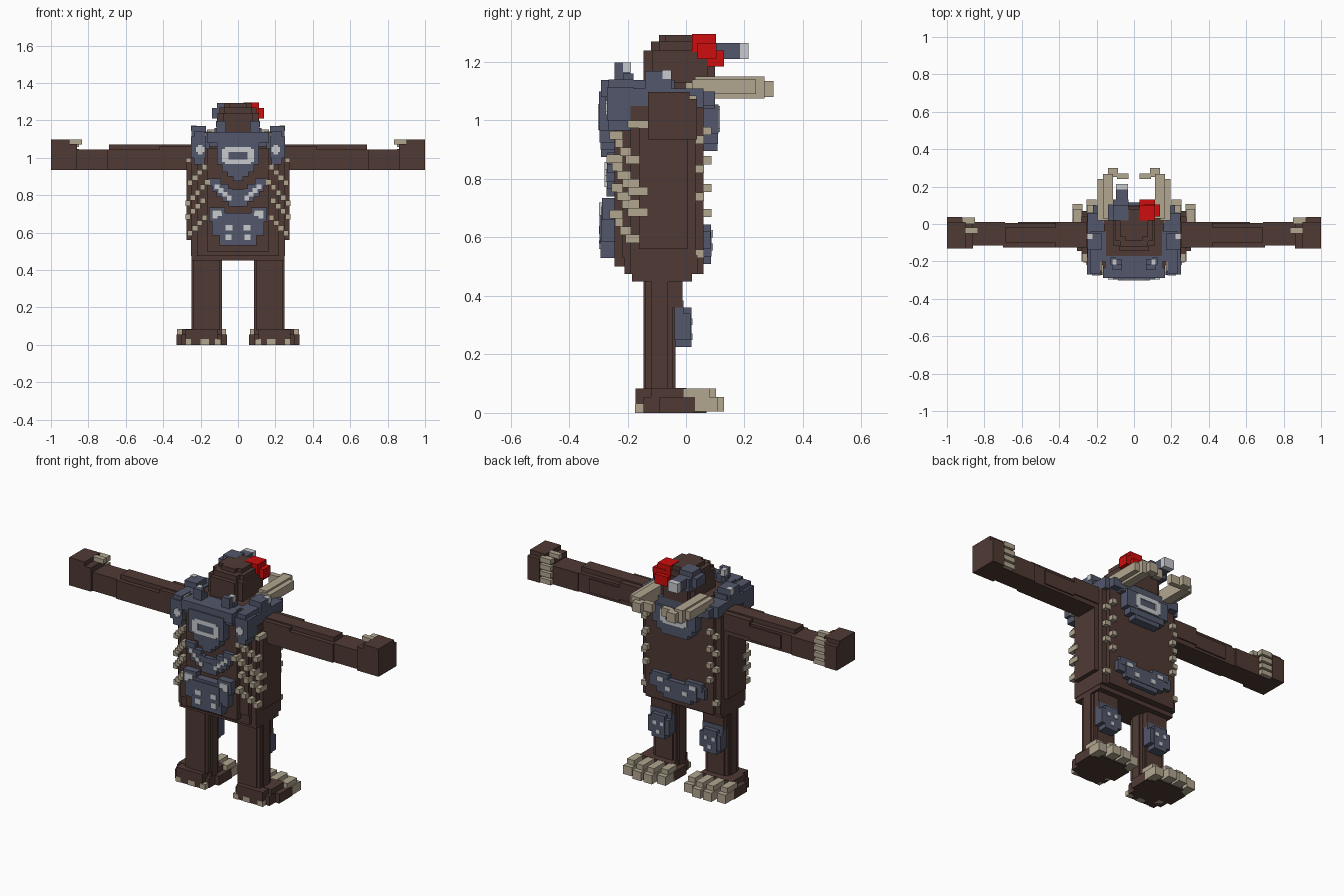
import bpy, bmesh

def mat(name, rgb):
    m = bpy.data.materials.new(name)
    m.diffuse_color = (*rgb, 1)
    return m

BROWN = mat("brown hide", (0.078, 0.042, 0.034))
BLUE = mat("blue grey metal", (0.085, 0.095, 0.145))
BONE = mat("bone", (0.44, 0.38, 0.28))
PALE = mat("pale metal", (0.58, 0.59, 0.62))
RED = mat("red", (0.62, 0.004, 0.004))

def blocks(name, material, boxes, mirror=False):
    """One object made of boxes (x0, x1, y0, y1, z0, z1), mirrored over x when asked."""
    bm = bmesh.new()
    for b in boxes:
        for s in ((1, -1) if mirror else (1,)):
            vs = bmesh.ops.create_cube(bm, size=1)["verts"]
            for v in vs:
                v.co = [(b[2*i] + b[2*i+1]) / 2 + v.co[i] * (b[2*i+1] - b[2*i]) for i in range(3)]
                v.co.x *= s
            if s < 0:
                bmesh.ops.reverse_faces(bm, faces=list({f for v in vs for f in v.link_faces}))
    me = bpy.data.meshes.new(name)
    bm.to_mesh(me)
    bm.free()
    me.materials.append(material)
    ob = bpy.data.objects.new(name, me)
    bpy.context.collection.objects.link(ob)
    return ob

def mid(w, y0, y1, z0, z1):
    """Box centred on x = 0 with half width w."""
    return (-w, w, y0, y1, z0, z1)

# Torso: stepped round barrel
blocks("torso", BROWN, [
    mid(.275, -.16, .005, .56, 1.0), mid(.25, -.19, .035, .53, 1.05),
    mid(.22, -.218, .06, .53, 1.05), mid(.165, -.245, .055, .50, 1.05),
    mid(.16, -.19, .05, 1.05, 1.13)])
blocks("pelvis", BROWN, [mid(.25, -.19, .04, .475, .54), mid(.22, -.21, .06, .475, .54),
                         mid(.248, -.185, .02, .45, .48)])

# Head: stepped dome
blocks("head", BROWN, [
    mid(.11, -.115, .075, 1.08, 1.24), mid(.08, -.145, .10, 1.10, 1.24),
    mid(.10, -.09, .07, 1.24, 1.27), mid(.075, -.12, .095, 1.24, 1.27),
    mid(.075, -.07, .06, 1.27, 1.293), mid(.045, -.092, .08, 1.27, 1.293)])
blocks("red_eye", RED, [(.03, .112, .02, .102, 1.235, 1.295), (.05, .138, .04, .105, 1.21, 1.265),
                        (.03, .112, .075, .13, 1.185, 1.24)])
blocks("scope_mount", BLUE, [(-.14, -.05, .02, .105, 1.21, 1.265), (-.112, -.03, .02, .102, 1.185, 1.294),
                             (-.112, -.03, .10, .13, 1.19, 1.265)])
blocks("scope_tube", BLUE, [(-.095, -.032, .12, .185, 1.21, 1.265)])
blocks("scope_lens", PALE, [(-.095, -.032, .185, .213, 1.21, 1.265)])

# Tusks curving forward and inward
blocks("tusks", BONE, [
    (.138, .195, .02, .24, 1.09, 1.14), (.112, .165, .03, .268, 1.075, 1.15),
    (.085, .14, .25, .30, 1.08, 1.135), (.03, .09, .24, .27, 1.085, 1.135),
    (.10, .165, .0, .05, 1.075, 1.13)], True)

# Arms and fists
blocks("arms", BROWN, [
    (.25, .70, -.125, .005, .935, 1.043), (.25, .69, -.10, -.02, 1.04, 1.07),
    (.25, .42, -.125, .012, .962, 1.062), (.69, .87, -.115, .012, .935, 1.043),
    (.42, .62, -.11, .012, .95, 1.03)], True)
blocks("fists", BROWN, [(.86, 1.0, -.13, .012, .935, 1.073), (.92, 1.0, -.11, .037, .935, 1.073),
                        (.90, 1.0, -.13, .012, 1.07, 1.098)], True)
blocks("claws", BONE, [(.85, .92, .0, .036, z, z + .028) for z in (.938, .978, 1.018, 1.058)]
       + [(.835, .90, -.05, -.02, 1.072, 1.098)], True)

# Legs, knee pads and feet
blocks("legs", BROWN, [(.085, .248, -.118, -.062, .05, .50), (.112, .222, -.145, -.036, .05, .50),
                       (.095, .24, -.14, -.045, .08, .50), (.10, .235, -.10, -.012, .36, .50)], True)
blocks("knee_pads", BLUE, [(.10, .235, -.04, .016, .25, .34), (.125, .21, -.04, .018, .225, .36),
                           (.10, .235, -.04, -.008, .33, .385)], True)
blocks("knee_studs", PALE, [(x, x + .022, .016, .022, z, z + .022)
                            for x, z in ((.13, .30), (.18, .30), (.155, .25))], True)
blocks("feet", BROWN, [(.085, .305, -.145, .04, .0, .055), (.06, .33, -.09, .03, .0, .055),
                       (.11, .28, -.172, .07, .0, .03), (.09, .30, -.12, .0, .05, .085),
                       (.11, .28, -.172, -.10, .03, .083)], True)
toes = []
for x, y in ((.06, .075), (.13, .102), (.20, .102), (.275, .08)):
    toes += [(x, x + .055, .02, y + .028, .004, .055), (x + .005, x + .05, -.01, y, .05, .084)]
blocks("toes", BONE, toes, True)
blocks("heel_claws", BONE, [(.09, .122, -.175, -.09, .0, .03), (.25, .282, -.175, -.09, .0, .03),
                            (.155, .20, -.175, -.14, .0, .03)], True)

# Shoulder yoke and pads
blocks("shoulder_pads", BLUE, [
    (.15, .248, -.20, .06, 1.045, 1.11), (.155, .22, -.19, .10, 1.05, 1.10),
    (.15, .235, -.20, -.04, 1.10, 1.138), (.17, .248, -.14, -.05, 1.10, 1.17),
    (.17, .25, -.27, -.18, 1.0, 1.115), (.18, .235, -.265, -.18, .965, 1.14)], True)
blocks("pad_marks", PALE, [(.178, .225, -.276, -.26, 1.03, 1.058), (.19, .215, -.276, -.26, 1.018, 1.068),
                           (.222, .252, -.08, -.052, 1.142, 1.173)], True)
blocks("collar", BLUE, [mid(.155, -.275, -.17, 1.06, 1.138), mid(.155, -.10, .07, 1.05, 1.09)])
blocks("collar_posts", BLUE, [(.065, .115, -.245, -.19, 1.13, 1.17), (.065, .115, -.245, -.216, 1.16, 1.198),
                              (.10, .125, -.216, -.18, 1.13, 1.16)], True)
blocks("collar_tips", PALE, [(.09, .118, -.216, -.188, 1.165, 1.198)], True)

# Back plates: shield, chevron and lower plate
blocks("back_shield", BLUE, [
    mid(.113, -.297, -.235, .965, 1.10), mid(.165, -.29, -.235, 1.08, 1.138),
    mid(.085, -.295, -.235, .925, .97), mid(.055, -.293, -.235, .90, .93),
    mid(.028, -.291, -.235, .875, .91)])
blocks("back_chevron", BLUE, [mid(.085, -.27, -.24, .765, .83), mid(.05, -.272, -.24, .74, .80)])
blocks("back_chevron_wings", BLUE, [(.05, .14, -.27, -.24, .82, .86), (.09, .155, -.268, -.24, .85, .89),
                                    (.03, .115, -.272, -.24, .79, .835)], True)
blocks("chevron_marks", PALE, [(.10 - i*.022, .126 - i*.022, -.278, -.262, .832 - i*.02, .858 - i*.02)
                               for i in range(4)], True)
blocks("back_lower_plate", BLUE, [
    mid(.14, -.29, -.235, .585, .705), mid(.10, -.293, -.235, .53, .60), mid(.085, -.295, -.235, .58, .69)])
blocks("back_lower_corners", BLUE, [(.07, .155, -.288, -.235, .66, .735)], True)
blocks("lower_plate_marks", PALE, [
    (.085, .14, -.298, -.28, .69, .72), (.11, .14, -.298, -.28, .675, .70),
    (.03, .068, -.298, -.29, .612, .64), (.035, .068, -.298, -.29, .56, .59)], True)

# Chest and belly plates
blocks("chest_plate", BLUE, [mid(.14, .04, .112, .955, 1.055), mid(.115, .04, .11, .92, .96),
                             mid(.085, .04, .108, .895, .93), mid(.165, .04, .098, 1.04, 1.10)])
blocks("belly_plate", BLUE, [mid(.13, .03, .088, .535, .62), mid(.09, .03, .085, .51, .54)])
blocks("belly_corners", BLUE, [(.055, .165, .03, .086, .60, .645), (.10, .18, .03, .084, .56, .62)], True)
blocks("belly_marks", PALE, [(.085, .125, .084, .092, .60, .625), (.04, .07, .084, .092, .555, .58)], True)

# Pale rectangular rings on both main plates
def ring(name, y0, y1, zc):
    blocks(name, PALE, [mid(.07, y0, y1, zc + .02, zc + .045), mid(.07, y0, y1, zc - .045, zc - .02),
                        (-.085, -.052, y0, y1, zc - .034, zc + .034),
                        (.052, .085, y0, y1, zc - .034, zc + .034)])
ring("back_ring", -.301, -.294, 1.012)
ring("chest_ring", .11, .117, 1.005)

# Bone ribs: stepped diagonals round the back, studs up the front
ribs = []
for x, z in ((.165, .935), (.15, .855), (.175, .755), (.165, .665)):
    for i in range(5):
        xi = x + i * .026
        if xi < .262:
            y = -.272 + max(0, xi - .15) * .7
            ribs.append((xi, xi + .028, y, y + .07, z - i*.028, z - i*.028 + .029))
ribs += [(.25, .278, -.20, -.13, .975, 1.0), (.19, .22, -.245, -.19, .972, 1.0),
         (.17, .195, -.25, -.18, 1.11, 1.135)]
blocks("back_ribs", BONE, ribs, True)
studs = [(.19, .22, .04, .088, z, z + .028) for z in (.95, .85, .755, .67)]
studs += [(.215, .247, .02, .062, z, z + .028) for z in (.92, .82, .725, .53)]
blocks("front_ribs", BONE, studs, True)
